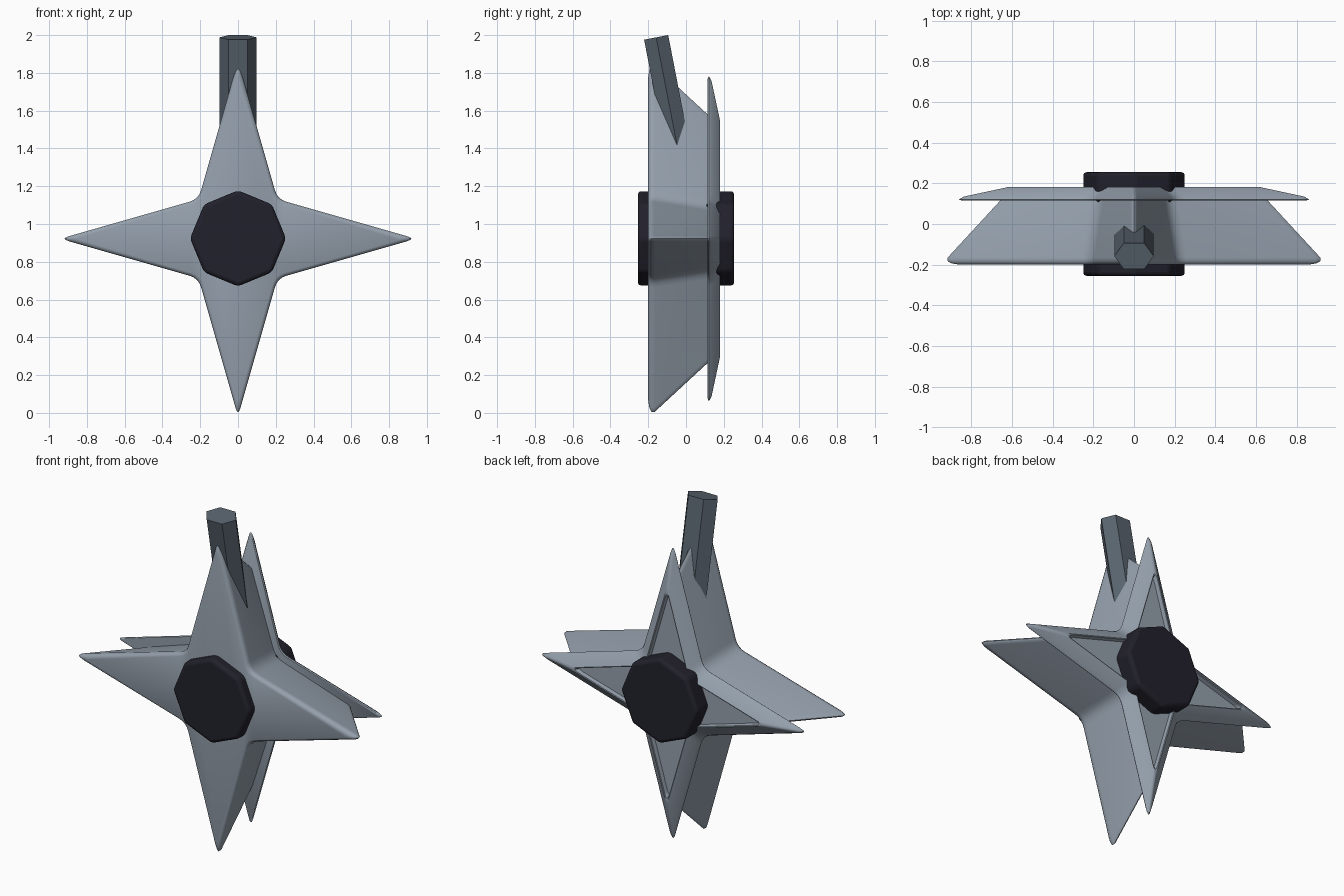
import bpy, bmesh, math
from mathutils import Vector, Matrix

if "Cube" in bpy.data.objects:
    bpy.data.objects.remove(bpy.data.objects["Cube"], do_unlink=True)

CENTRE = 0.922   # height of the star's middle


def material(name, rgb):
    m = bpy.data.materials.new(name)
    m.use_nodes = True
    m.diffuse_color = (*rgb, 1)
    m.node_tree.nodes["Principled BSDF"].inputs["Base Color"].default_value = (*rgb, 1)
    return m


steel = material("blue_grey_steel", (0.30, 0.352, 0.415))
slate = material("dark_slate", (0.098, 0.125, 0.153))
black = material("near_black", (0.0155, 0.0150, 0.0245))


def smooth(ob, degrees):
    bpy.ops.object.select_all(action='DESELECT')
    ob.select_set(True)
    bpy.context.view_layer.objects.active = ob
    bpy.ops.object.shade_smooth_by_angle(angle=math.radians(degrees))


def loft(name, rings, mat):
    """Skin equal-length point rings and cap both ends."""
    bm = bmesh.new()
    loops = [[bm.verts.new(p) for p in ring] for ring in rings]
    n = len(loops[0])
    for a, b in zip(loops, loops[1:]):
        for i in range(n):
            j = (i + 1) % n
            bm.faces.new((a[i], a[j], b[j], b[i]))
    bm.faces.new(loops[0])
    bm.faces.new(loops[-1])
    bmesh.ops.recalc_face_normals(bm, faces=bm.faces)
    mesh = bpy.data.meshes.new(name)
    bm.to_mesh(mesh)
    bm.free()
    mesh.materials.append(mat)
    ob = bpy.data.objects.new(name, mesh)
    bpy.context.collection.objects.link(ob)
    return ob


def star_ring(y, tip, valley, radius=0.05, steps=4):
    """Four-pointed star outline with rounded tips and valleys."""
    corners = []
    for k in range(4):
        turn = Matrix.Rotation(k * math.pi / 2, 2)
        corners += [turn @ Vector((tip, 0)), turn @ Vector((valley, valley))]
    points = []
    for i, c in enumerate(corners):
        before = c + (corners[i - 1] - c).normalized() * radius
        after = c + (corners[(i + 1) % 8] - c).normalized() * radius
        for s in range(steps + 1):
            t = s / steps
            p = before * (1 - t) ** 2 + c * 2 * t * (1 - t) + after * t ** 2
            points.append((p.x, y, p.y + CENTRE))
    return points


def inset_ring(y, tip, valley, d):
    """Star outline moved inwards by an even distance d."""
    half = math.atan2(valley, tip - valley)
    return star_ring(y, tip - d / math.sin(half),
                     valley - d / (math.sin(half) + math.cos(half)))


# Deep front star, rounded at the front edge and tapering to the back
front_star = loft("front_star", [
    inset_ring(-0.2, 0.945, 0.21, 0.018),
    inset_ring(-0.194, 0.945, 0.21, 0.007),
    inset_ring(-0.182, 0.945, 0.21, 0.001),
    star_ring(-0.165, 0.94, 0.209),
    star_ring(0.122, 0.675, 0.165)], steel)
smooth(front_star, 35)

# Thin rear star with sloping rim and sunken panels
rim = [(0.115, 0.004), (0.121, 0), (0.135, 0.007), (0.177, 0.062),
       (0.181, 0.067), (0.179, 0.072), (0.155, 0.076)]
rear_star = loft("rear_star", [inset_ring(y, 0.885, 0.2, d) for y, d in rim], steel)
smooth(rear_star, 40)

# Octagonal hubs at front and back
for name, side in (("front_hub", -1), ("rear_hub", 1)):
    bpy.ops.mesh.primitive_cylinder_add(
        vertices=8, radius=0.254, depth=0.155,
        location=(0, side * 0.1775, CENTRE + 0.002), rotation=(math.pi / 2, 0, 0))
    hub = bpy.context.object
    hub.name = name
    hub.data.materials.append(black)
    bevel = hub.modifiers.new("rounded_edges", 'BEVEL')
    bevel.width = 0.02
    bevel.segments = 3
    smooth(hub, 30)

# Leaning hexagonal post, sunk into the upper arm
top = Vector((0, -0.158, 1.988))
along = Vector((0, 0.19, -0.98)).normalized()
across = Vector((0, 0.98, 0.19)).normalized()
hexagon = [(0.097, 0), (0.05, 0.065), (-0.05, 0.065),
           (-0.097, 0), (-0.05, -0.065), (0.05, -0.065)]
loft("hexagonal_post",
     [[top + along * s + across * v + Vector((u, 0, 0)) for u, v in hexagon]
      for s in (0, 0.8)], slate)
